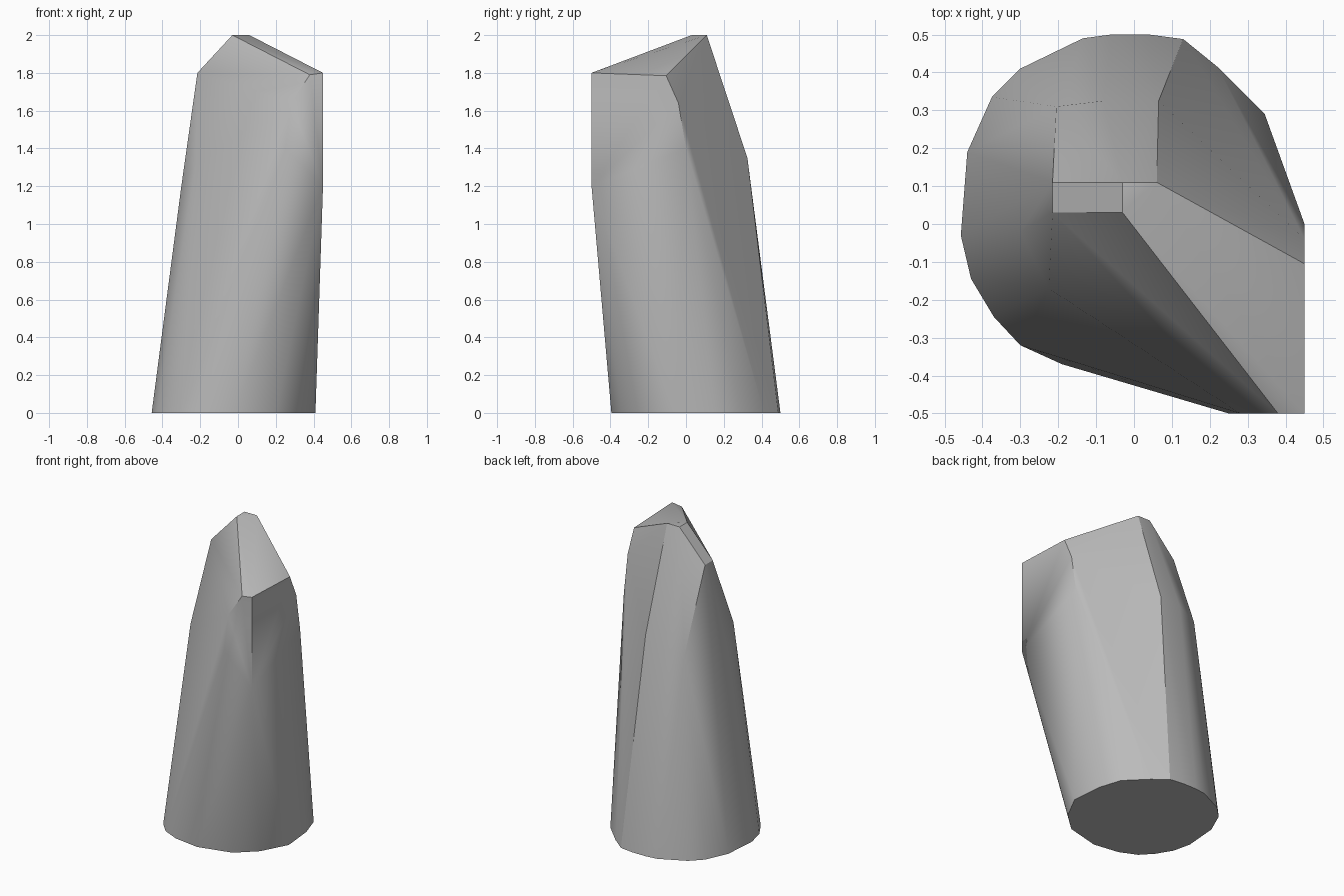
import bpy
import bmesh
import math

# Remove the default cube
default_cube = bpy.data.objects.get("Cube")
if default_cube:
    bpy.data.objects.remove(default_cube, do_unlink=True)


def flat_material(name, colour):
    material = bpy.data.materials.new(name)
    material.use_nodes = True
    material.diffuse_color = colour
    material.node_tree.nodes["Principled BSDF"].inputs["Base Color"].default_value = colour
    return material


def faceted_solid(name, corners, material):
    """Wrap a closed faceted skin around the given corner points."""
    bm = bmesh.new()
    for corner in corners:
        bm.verts.new(corner)
    hull = bmesh.ops.convex_hull(bm, input=bm.verts[:])
    unused = {g for key in ("geom_interior", "geom_unused") for g in hull[key]
              if isinstance(g, bmesh.types.BMVert)}
    bmesh.ops.delete(bm, geom=list(unused), context="VERTS")
    bmesh.ops.dissolve_limit(bm, angle_limit=math.radians(1),
                             verts=bm.verts[:], edges=bm.edges[:])
    bmesh.ops.recalc_face_normals(bm, faces=bm.faces[:])
    mesh = bpy.data.meshes.new(name)
    bm.to_mesh(mesh)
    bm.free()
    mesh.materials.append(material)
    obj = bpy.data.objects.new(name, mesh)
    bpy.context.collection.objects.link(obj)
    return obj


# Rounded footprint on the ground
footprint = [
    (.32, -.23), (.2, -.34), (-.02, -.395), (-.19, -.37), (-.3, -.32),
    (-.37, -.245), (-.43, -.145), (-.457, -.03), (-.44, .19), (-.375, .335),
    (-.3, .41), (-.135, .49), (-.06, .5), (.04, .5), (.13, .488),
    (.22, .415), (.345, .29), (.39, .15), (.41, -.06),
]
base = [(x, y, 0) for x, y in footprint]

# Shoulder where the sides start to lean inward
shoulder = [(-.3, -.02, 1.2), (-.225, -.17, 1.32), (-.205, .31, 1.28),
            (-.08, .325, 1.34), (.065, .325, 1.35)]

# Upright flat cuts meeting at the front corner
front_cut = [(x, -.5, z) for x, z in ((.38, 1.79), (.28, 1.64), (.25, 1.4))]
side_cut = [(.45, y, z) for y, z in ((-.105, 1.785), (-.04, 1.64), (0, 1.4))]
corner_edge = [(.45, -.5, z) for z in (1.2, 1.8)]

# Narrow peak with one short bevelled slope
peak = [(-.03, .03, 2), (-.03, .11, 2), (.06, .11, 2)]
slope_end = [(-.215, y, 1.8) for y in (.03, .11)]

stone = flat_material("plain grey", (.5, .5, .5, 1))
pillar = faceted_solid(
    "faceted_pillar",
    base + shoulder + front_cut + side_cut + corner_edge + peak + slope_end, stone)

# Soft shading with crisp ridges
bpy.ops.object.select_all(action="DESELECT")
pillar.select_set(True)
bpy.context.view_layer.objects.active = pillar
bpy.ops.object.shade_smooth_by_angle(angle=math.radians(30))
